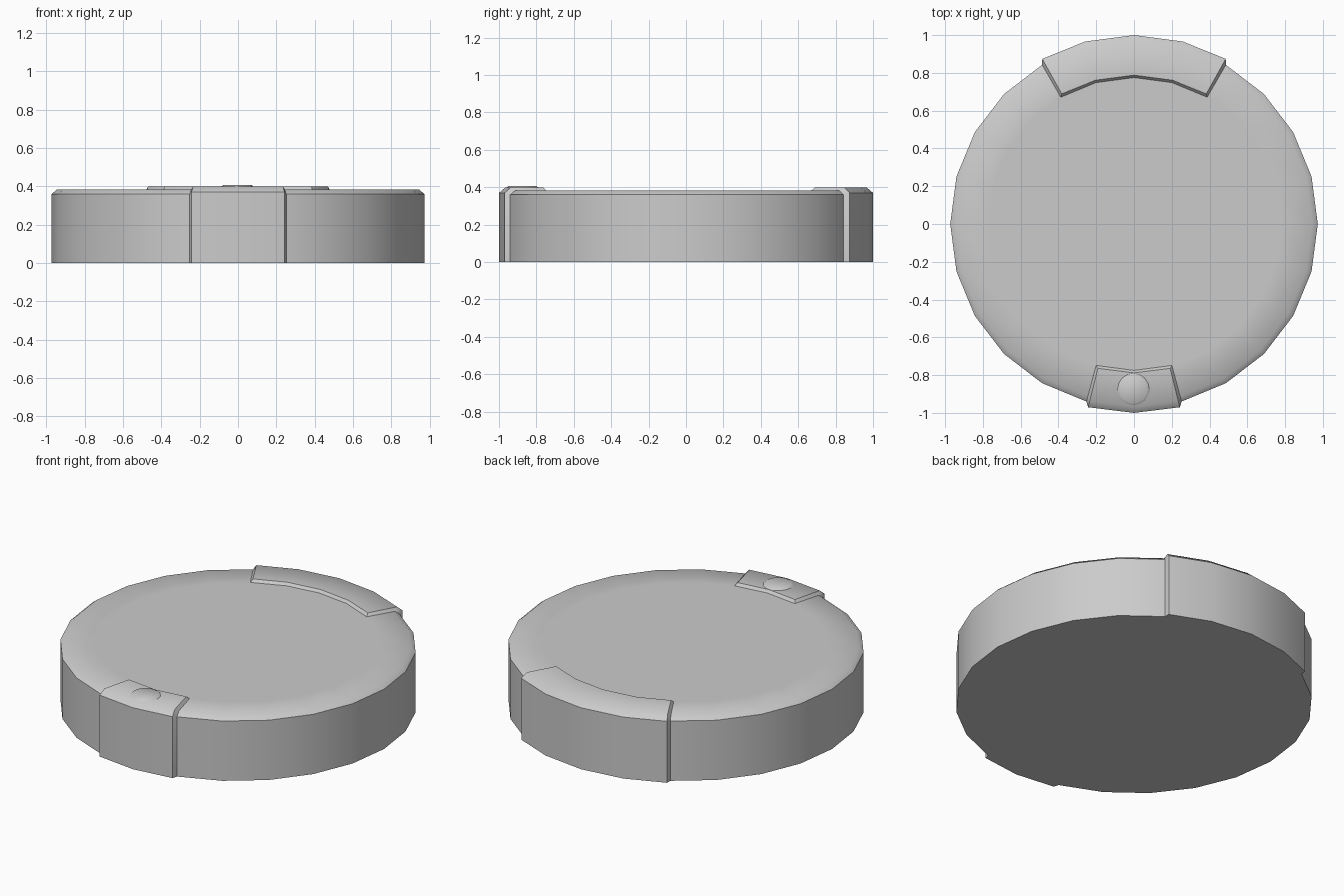
import bpy, bmesh
from math import sin, cos, radians

cube = bpy.data.objects.get("Cube")
if cube:
    bpy.data.objects.remove(cube, do_unlink=True)

grey = bpy.data.materials.new("plain grey")
grey.use_nodes = True
colour = (0.6, 0.6, 0.6, 1)
grey.diffuse_color = colour
grey.node_tree.nodes["Principled BSDF"].inputs["Base Color"].default_value = colour


def finish(name, bm):
    bmesh.ops.recalc_face_normals(bm, faces=bm.faces)
    mesh = bpy.data.meshes.new(name)
    bm.to_mesh(mesh)
    bm.free()
    mesh.materials.append(grey)
    obj = bpy.data.objects.new(name, mesh)
    bpy.context.collection.objects.link(obj)
    bpy.ops.object.select_all(action='DESELECT')
    obj.select_set(True)
    bpy.context.view_layer.objects.active = obj
    bpy.ops.object.shade_smooth_by_angle(angle=radians(45))
    return obj


def ring(bm, angle, profile):
    a = radians(angle)
    return [bm.verts.new((r * cos(a), r * sin(a), z)) for r, z in profile]


def bridge(bm, rows, closed=False):
    pairs = list(zip(rows, rows[1:]))
    if closed:
        pairs.append((rows[-1], rows[0]))
    for p, q in pairs:
        for i in range(len(p) - 1):
            bm.faces.new((p[i], q[i], q[i + 1], p[i + 1]))


def lathe(name, profile, steps):
    bm = bmesh.new()
    rows = [ring(bm, i * 360 / steps, profile) for i in range(steps)]
    bridge(bm, rows, closed=True)
    bm.faces.new([row[0] for row in rows])
    bm.faces.new([row[-1] for row in rows])
    return finish(name, bm)


# (radius, height) outlines of the disc rim and of the raised shell over it
base = [(0.973, 0), (0.973, 0.36), (0.945, 0.383), (0.775, 0.383)]
raised = [(1.0, 0), (1.0, 0.37), (0.966, 0.399), (0.788, 0.399)]
STEP = 15


def panel(name, middle, half_steps):
    """Raised shell wrapping the rim, with sloping ends and inner edge."""
    bm = bmesh.new()
    rows, feet = [], []
    for i in range(-half_steps, half_steps + 1):
        inset = 0.95 * ((i == -half_steps) - (i == half_steps))
        rows.append(ring(bm, middle + i * STEP + inset, raised))
        feet.append(ring(bm, middle + i * STEP, base))
    bridge(bm, rows)
    bridge(bm, [rows[0], feet[0]])
    bridge(bm, [rows[-1], feet[-1]])
    # inner step and flush underside
    for k in (0, -1):
        bridge(bm, [[r[k] for r in rows], [f[k] for f in feet]])
    return finish(name, bm)


lathe("disc_body", base, 24)
panel("back_panel", 90, 2)
panel("front_panel", -90, 1)

# Low round button on the front panel
button = lathe("button", [(0.084, 0.39), (0.084, 0.399), (0.073, 0.407)], 16)
button.location = (-0.003, -0.875, 0)
